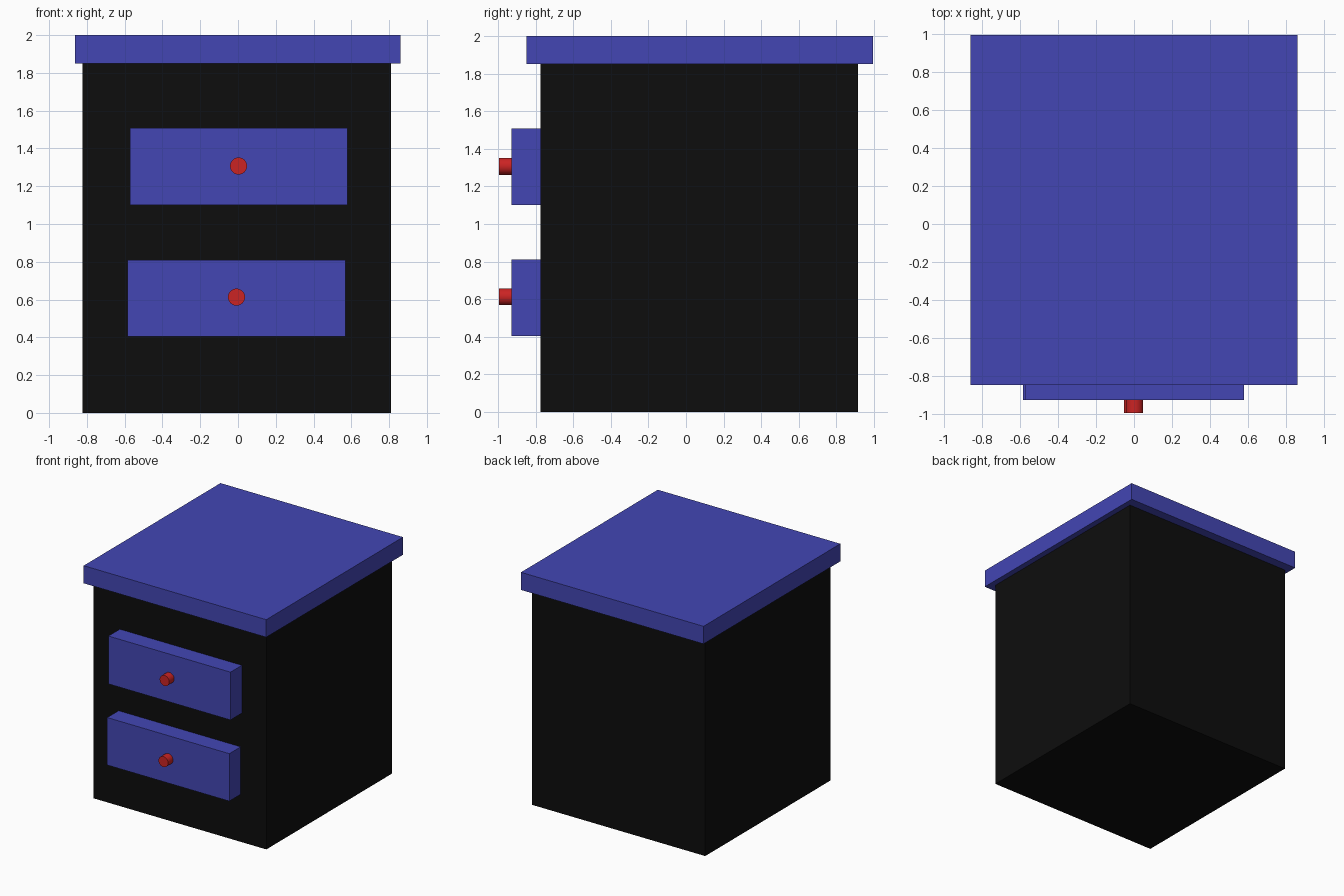
import bpy
import math

if "Cube" in bpy.data.objects:
    bpy.data.objects.remove(bpy.data.objects["Cube"])


def material(name, rgb):
    m = bpy.data.materials.new(name)
    m.diffuse_color = (*rgb, 1.0)
    m.use_nodes = True
    m.node_tree.nodes["Principled BSDF"].inputs["Base Color"].default_value = m.diffuse_color
    return m


BLACK = material("black", (0.004, 0.004, 0.004))
BLUE = material("blue", (0.056, 0.061, 0.456))
RED = material("red", (0.6, 0.017, 0.017))


def box(name, lo, hi, mat):
    centre = [(a + b) / 2 for a, b in zip(lo, hi)]
    bpy.ops.mesh.primitive_cube_add(size=1, location=centre)
    ob = bpy.context.object
    ob.name = name
    ob.scale = [b - a for a, b in zip(lo, hi)]
    bpy.ops.object.transform_apply(location=False, rotation=False, scale=True)
    ob.data.materials.append(mat)
    return ob


def knob(name, x, z):
    # short cylinder pointing forward from the drawer face
    y0, y1 = -0.995, -0.925
    bpy.ops.mesh.primitive_cylinder_add(
        vertices=32, radius=0.045, depth=y1 - y0,
        location=(x, (y0 + y1) / 2, z), rotation=(math.pi / 2, 0, 0))
    ob = bpy.context.object
    ob.name = name
    ob.data.materials.append(RED)
    bpy.ops.object.shade_smooth_by_angle(angle=math.radians(40))


# Cabinet body and overhanging top
box("cabinet_body", (-0.822, -0.775, 0.0), (0.81, 0.915, 1.85), BLACK)
box("cabinet_top", (-0.862, -0.848, 1.85), (0.86, 0.995, 2.0), BLUE)

# Two drawers with knobs: name, centre x, bottom z, top z, knob z
for label, cx, z0, z1, kz in (("upper", 0.003, 1.10, 1.508, 1.307),
                              ("lower", -0.008, 0.405, 0.81, 0.613)):
    box(label + "_drawer", (cx - 0.576, -0.928, z0), (cx + 0.576, -0.775, z1), BLUE)
    knob(label + "_knob", cx, kz)
